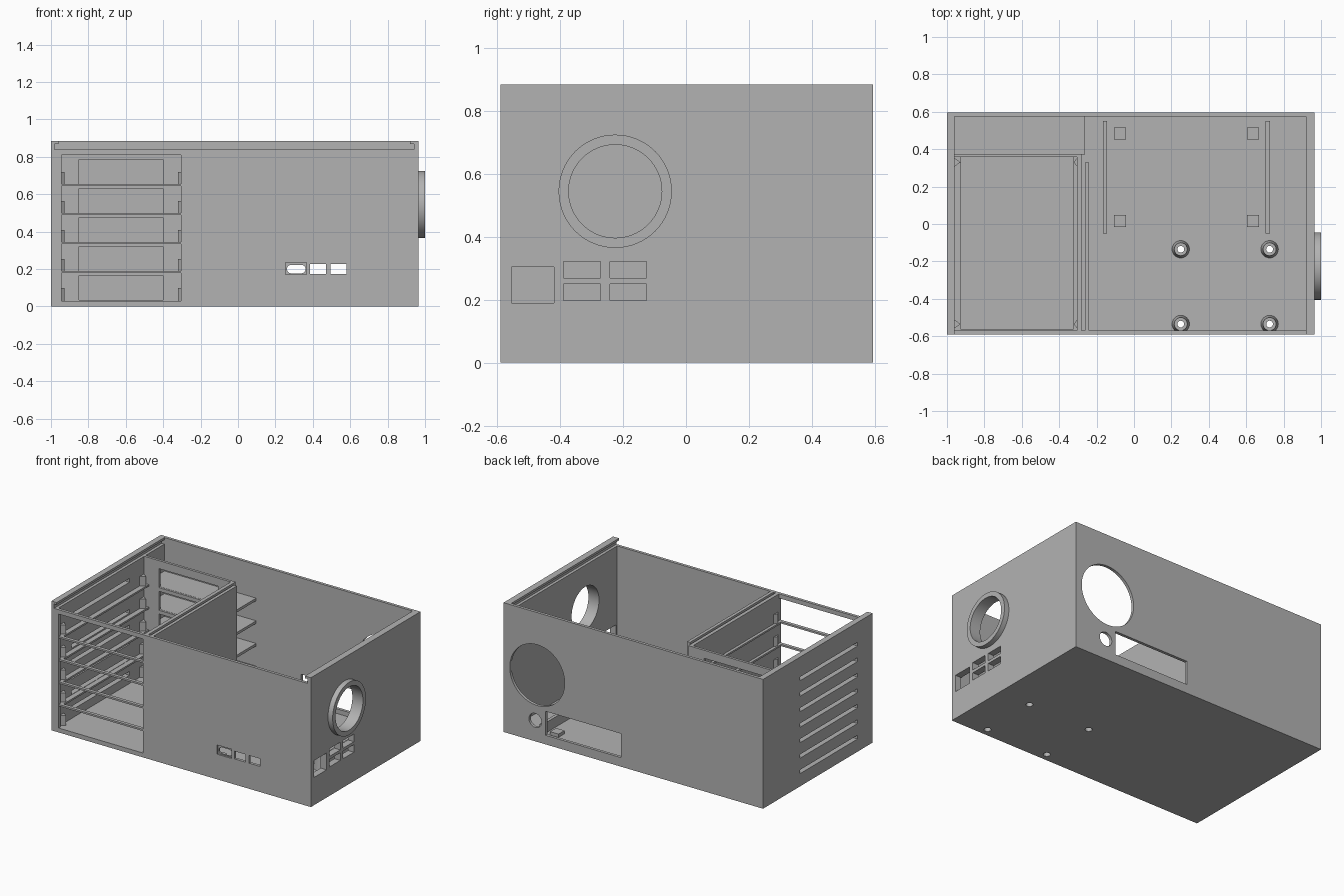
import bpy, bmesh, math
from mathutils import Matrix

cube = bpy.data.objects.get("Cube")
if cube:
    bpy.data.objects.remove(cube, do_unlink=True)

grey = bpy.data.materials.new("plain grey")
grey.use_nodes = True
grey.diffuse_color = (0.45, 0.45, 0.45, 1)
grey.node_tree.nodes["Principled BSDF"].inputs["Base Color"].default_value = grey.diffuse_color


def finish(name, bm):
    bmesh.ops.recalc_face_normals(bm, faces=bm.faces)
    mesh = bpy.data.meshes.new(name)
    bm.to_mesh(mesh)
    bm.free()
    mesh.materials.append(grey)
    obj = bpy.data.objects.new(name, mesh)
    bpy.context.collection.objects.link(obj)
    return obj


def box(name, x, y, z):
    """Box from (min, max) pairs."""
    bm = bmesh.new()
    bmesh.ops.create_cube(bm, size=1)
    for v in bm.verts:
        v.co = [p[0] if c < 0 else p[1] for c, p in zip(v.co, (x, y, z))]
    return finish(name, bm)


def rod(name, center, r, depth, axis="Z", r2=None, sides=48):
    """Cylinder or cone along an axis."""
    bm = bmesh.new()
    bmesh.ops.create_cone(bm, cap_ends=True, segments=sides, radius1=r,
                          radius2=r if r2 is None else r2, depth=depth)
    turn = {"X": Matrix.Rotation(math.pi / 2, 4, "Y"),
            "Y": Matrix.Rotation(math.pi / 2, 4, "X"), "Z": Matrix()}[axis]
    bmesh.ops.transform(bm, matrix=Matrix.Translation(center) @ turn, verts=bm.verts)
    return finish(name, bm)


def wedge(name, x_wall, x_tip, y, z):
    """Triangular stop standing on a side rail."""
    bm = bmesh.new()
    plan = [(x_wall, y - 0.025), (x_wall, y + 0.025), (x_tip, y)]
    face = bm.faces.new([bm.verts.new((px, py, z)) for px, py in plan])
    top = bmesh.ops.extrude_face_region(bm, geom=[face])["geom"]
    bmesh.ops.translate(bm, vec=(0, 0, 0.07),
                        verts=[g for g in top if isinstance(g, bmesh.types.BMVert)])
    return finish(name, bm)


def combine(obj, tool, operation="DIFFERENCE"):
    mod = obj.modifiers.new("bool", "BOOLEAN")
    mod.operation = operation
    mod.solver = "EXACT"
    mod.object = tool
    bpy.context.view_layer.objects.active = obj
    bpy.ops.object.modifier_apply(modifier=mod.name)
    bpy.data.objects.remove(tool, do_unlink=True)


def smooth(obj):
    bpy.ops.object.select_all(action="DESELECT")
    obj.select_set(True)
    bpy.context.view_layer.objects.active = obj
    bpy.ops.object.shade_smooth_by_angle(angle=math.radians(30))


LEVELS = [0.03 + 0.155 * i for i in range(5)]
STANDOFFS = [(x, y) for x in (0.25, 0.725) for y in (-0.135, -0.535)]
RING = (-0.225, 0.545)

# Case shell, open at the top, with a slot for a sliding lid
case = box("case", (-1, 0.965), (-0.59, 0.595), (0, 0.885))
combine(case, box("cutter", (-0.96, 0.92), (-0.57, 0.575), (0.03, 1)))
combine(case, box("cutter", (-0.96, 0.92), (-0.7, -0.5), (0.84, 1)))
combine(case, box("cutter", (-0.98, 0.94), (-0.7, 0.575), (0.84, 0.87)))

# Drive opening and connector ports in the front
combine(case, box("cutter", (-0.945, -0.305), (-0.7, -0.55), (0.03, 0.81)))
for x in ((0.385, 0.47), (0.495, 0.58)):
    combine(case, box("cutter", x, (-0.7, -0.5), (0.175, 0.228)))
combine(case, box("cutter", (0.255, 0.365), (-0.7, -0.58), (0.172, 0.235)))
combine(case, box("cutter", (0.285, 0.338), (-0.7, -0.5), (0.177, 0.223)))
for x in (0.285, 0.338):
    combine(case, rod("cutter", (x, -0.58, 0.2), 0.023, 0.2, "Y", sides=24))

# Ports and collared round opening in the +x side
flange = rod("round_collar", (0.98, *RING), 0.18, 0.04, "X", sides=64)
combine(case, flange, "UNION")
combine(case, rod("cutter", (0.95, *RING), 0.148, 0.3, "X", sides=64))
combine(case, box("cutter", (0.9, 1.1), (-0.555, -0.42), (0.19, 0.305)))
for y in ((-0.39, -0.272), (-0.242, -0.125)):
    for z in ((0.198, 0.25), (0.27, 0.322)):
        combine(case, box("cutter", (0.9, 1.1), y, z))

# Openings in the back
combine(case, rod("cutter", (0.71, 0.58, 0.457), 0.208, 0.2, "Y", sides=64))
combine(case, rod("cutter", (0.725, 0.58, 0.143), 0.048, 0.2, "Y", sides=32))
combine(case, box("cutter", (0.075, 0.648), (0.5, 0.7), (0.062, 0.226)))

# Vent slots in the -x side
for i in range(7):
    z = 0.1 + 0.106 * i
    combine(case, box("cutter", (-1.1, -0.9), (-0.427, 0.197), (z - 0.013, z + 0.013)))

# Screw holes through the floor
for x, y in STANDOFFS:
    combine(case, rod("cutter", (x, y, 0), 0.022, 0.2, sides=24))
smooth(case)

# Hollow board standoffs
for x, y in STANDOFFS:
    post = rod("board_standoff", (x, y, 0.087), 0.047, 0.12, r2=0.035, sides=24)
    combine(post, rod("cutter", (x, y, 0.087), 0.018, 0.3, sides=24))
    smooth(post)

# Drive bay walls
box("bay_side_wall", (-0.305, -0.28), (-0.575, 0.375), (0.025, 0.84))
box("bay_partition", (-0.262, -0.24), (-0.575, 0.33), (0.025, 0.84))
bay_back = box("bay_back_wall", (-0.965, -0.28), (0.357, 0.375), (0.025, 0.84))
for z in LEVELS:
    combine(bay_back, box("cutter", (-0.85, -0.4), (0.3, 0.4), (z + 0.005, z + 0.135)))

# Drive rails, stops, front bars and rear shelves
for z in LEVELS:
    for wall, tip, stop in ((-0.962, -0.925, -0.928), (-0.303, -0.325, -0.322)):
        if z > LEVELS[0]:
            box("drive_rail", (min(wall, tip), max(wall, tip)), (-0.572, 0.36), (z - 0.006, z + 0.006))
        for y in (-0.535, 0.33):
            wedge("drive_stop", wall, stop, y, z)
    if z > LEVELS[0]:
        box("front_bar", (-0.95, -0.3), (-0.588, -0.565), (z - 0.006, z + 0.006))
        box("rear_shelf", (-0.965, -0.265), (0.37, 0.58), (z - 0.012, z + 0.006))

# Floor rails and stepped corner pads
for x in (-0.155, 0.715):
    box("floor_rail", (x - 0.011, x + 0.011), (-0.05, 0.55), (0.025, 0.1))
for x in (-0.075, 0.635):
    for y in (0.015, 0.485):
        box("corner_pad", (x - 0.032, x + 0.032), (y - 0.032, y + 0.032), (0.025, 0.052))
